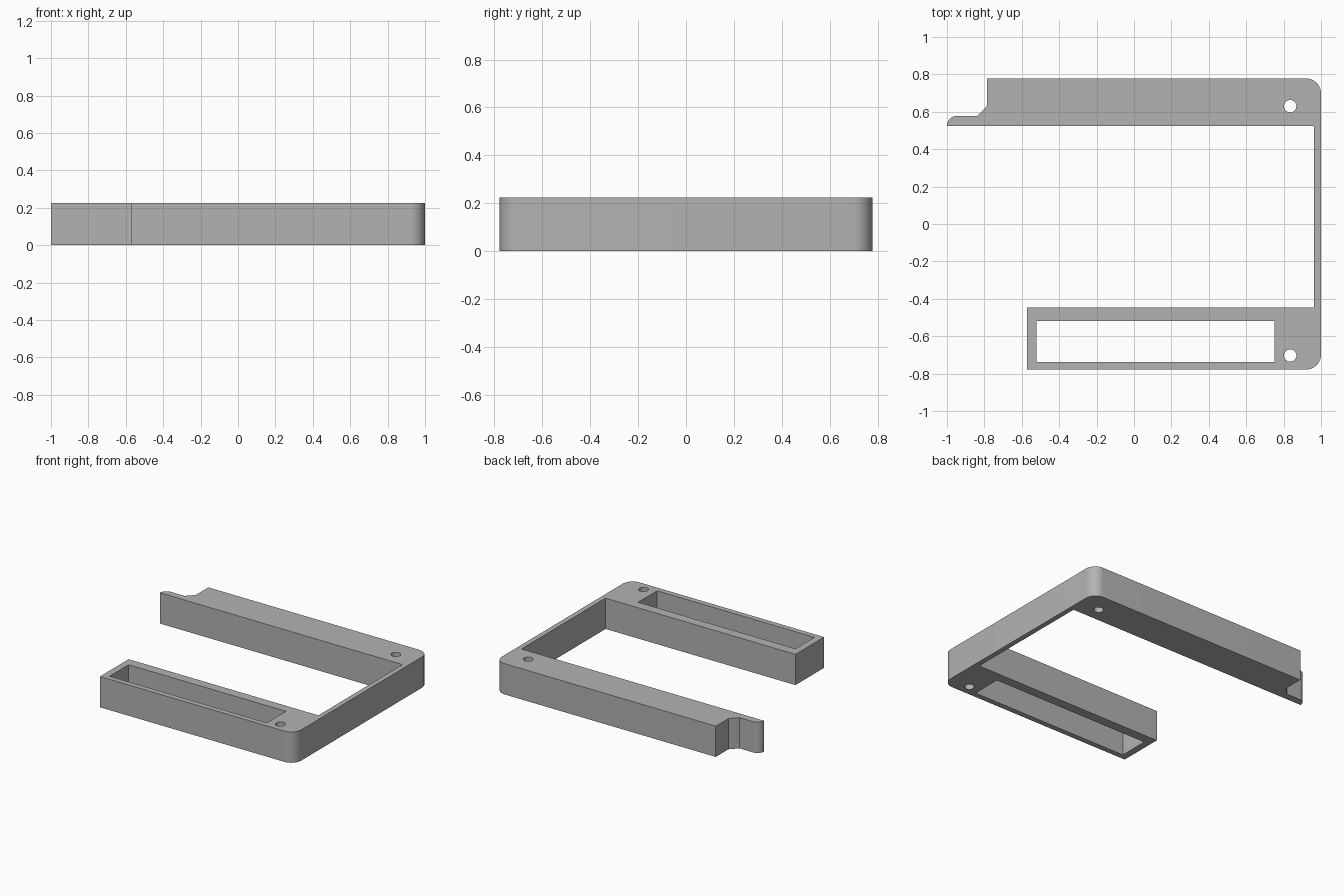
import bpy, bmesh
from math import cos, sin, radians
from mathutils import Vector

if "Cube" in bpy.data.objects:
    bpy.data.objects.remove(bpy.data.objects["Cube"], do_unlink=True)

HEIGHT = 0.225
HALF_Y = 0.778
CORNER = 0.08

# Single grey material
grey = bpy.data.materials.new("plain grey")
grey.use_nodes = True
colour = (0.45, 0.45, 0.45, 1)
grey.diffuse_color = colour
grey.node_tree.nodes["Principled BSDF"].inputs["Base Color"].default_value = colour


def arc(cx, cy, r, start, end, steps=10):
    """Points along a circular arc, angles in degrees."""
    angles = [radians(start + (end - start) * i / steps) for i in range(steps + 1)]
    return [(cx + r * cos(a), cy + r * sin(a)) for a in angles]


def plate(name, loops, height):
    """Fill an outline with holes and extrude it upward."""
    bm = bmesh.new()
    for loop in loops:
        verts = [bm.verts.new((x, y, 0)) for x, y in loop]
        for a, b in zip(verts, verts[1:] + verts[:1]):
            bm.edges.new((a, b))
    bmesh.ops.triangle_fill(bm, edges=bm.edges[:], use_beauty=True, normal=Vector((0, 0, 1)))
    result = bmesh.ops.extrude_face_region(bm, geom=bm.faces[:], use_keep_orig=True)
    top = [v for v in result["geom"] if isinstance(v, bmesh.types.BMVert)]
    bmesh.ops.translate(bm, verts=top, vec=(0, 0, height))
    bmesh.ops.recalc_face_normals(bm, faces=bm.faces[:])
    mesh = bpy.data.meshes.new(name)
    bm.to_mesh(mesh)
    bm.free()
    mesh.materials.append(grey)
    obj = bpy.data.objects.new(name, mesh)
    bpy.context.collection.objects.link(obj)
    bpy.ops.object.select_all(action="DESELECT")
    obj.select_set(True)
    bpy.context.view_layer.objects.active = obj
    bpy.ops.object.shade_smooth_by_angle(angle=radians(30))
    return obj


# Outline: front arm, thin side wall, back arm with rounded tongue
outline = [(-0.572, -HALF_Y)]
outline += arc(1 - CORNER, -HALF_Y + CORNER, CORNER, -90, 0)
outline += arc(1 - CORNER, HALF_Y - CORNER, CORNER, 0, 90)
outline += [(-0.785, HALF_Y), (-0.785, 0.632), (-0.838, 0.578)]
outline += arc(-0.947, 0.525, 0.053, 90, 180)
outline += [(0.963, 0.525), (0.963, -0.447), (-0.572, -0.447)]

# Long window in the front arm and one screw hole in each arm
window = [(-0.522, -0.738), (0.75, -0.738), (0.75, -0.518), (-0.522, -0.518)]
screw_holes = [arc(0.835, y, 0.033, 0, 360, 32)[:-1] for y in (-0.703, 0.63)]

plate("bracket_frame", [outline, window] + screw_holes, HEIGHT)
